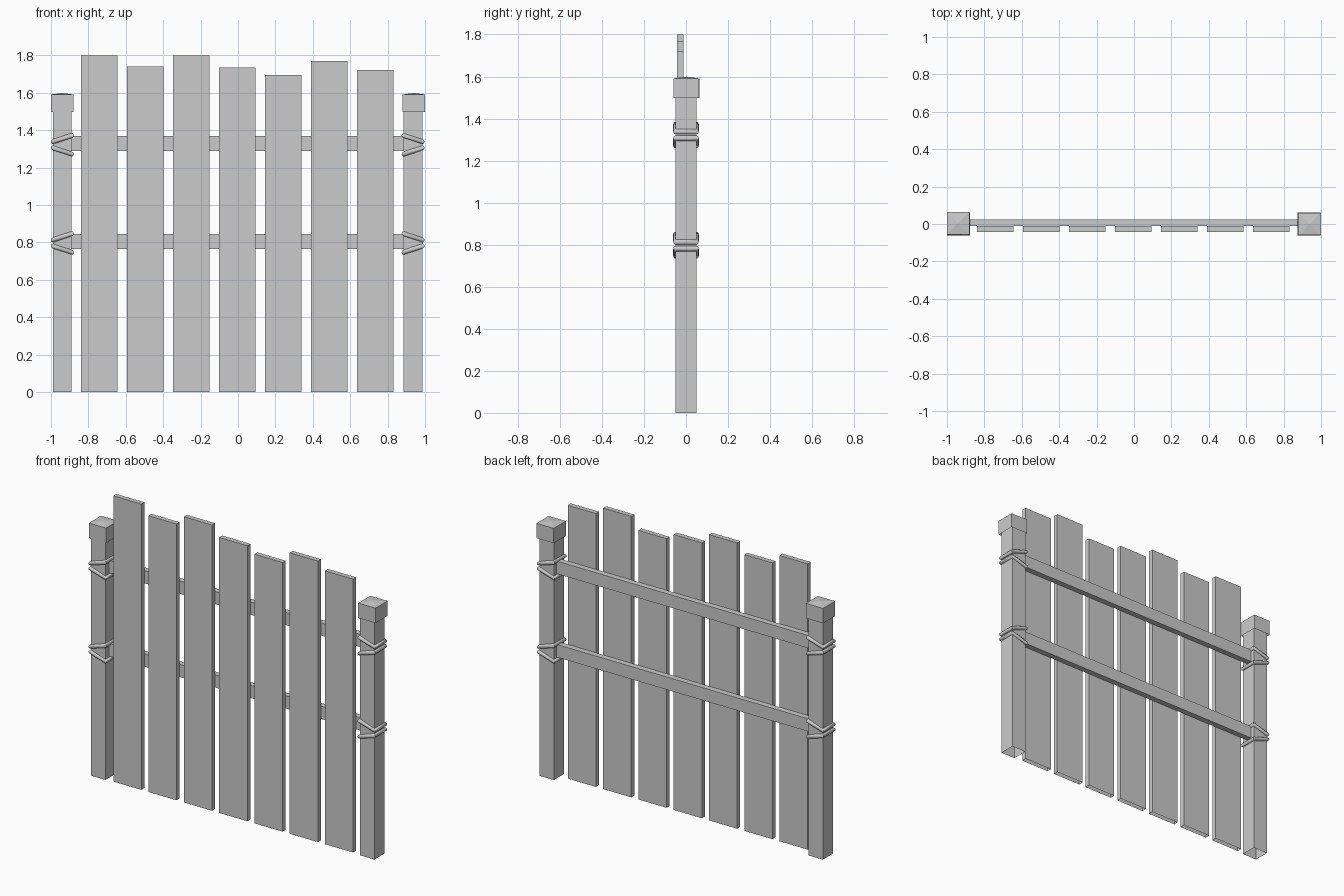
import bpy, bmesh, math

if "Cube" in bpy.data.objects:
    bpy.data.objects.remove(bpy.data.objects["Cube"])


def make_object(name, bm):
    bmesh.ops.recalc_face_normals(bm, faces=bm.faces)
    mesh = bpy.data.meshes.new(name)
    bm.to_mesh(mesh)
    bm.free()
    obj = bpy.data.objects.new(name, mesh)
    bpy.context.collection.objects.link(obj)
    return obj


def box(name, x0, x1, y0, y1, z0, z1, open_bottom=False, peak=0.0):
    bm = bmesh.new()
    bmesh.ops.create_cube(bm, size=1)
    for v in bm.verts:
        v.co.x = x1 if v.co.x > 0 else x0
        v.co.y = y1 if v.co.y > 0 else y0
        v.co.z = z1 if v.co.z > 0 else z0
    bm.normal_update()
    bottom = [f for f in bm.faces if f.normal.z < -0.9]
    top = [f for f in bm.faces if f.normal.z > 0.9]
    if peak:
        ret = bmesh.ops.poke(bm, faces=top)
        ret["verts"][0].co.z += peak
    if open_bottom:
        bmesh.ops.delete(bm, geom=bottom, context='FACES')
    return make_object(name, bm)


def lashing(name, cx, z_outer, z_inner):
    # tilted square loop of round rope hugging the post
    bm = bmesh.new()
    n = 10
    side = 1 if cx > 0 else -1
    rings = []
    for sx, sy in ((-1, -1), (1, -1), (1, 1), (-1, 1)):
        z = z_outer if sx == side else z_inner
        ring = []
        for i in range(n):
            a = 2 * math.pi * i / n
            d = 0.05 + 0.011 * math.cos(a)
            ring.append(bm.verts.new((cx + sx * d, sy * d, z + 0.013 * math.sin(a))))
        rings.append(ring)
    for k in range(4):
        r, s = rings[k], rings[(k + 1) % 4]
        for i in range(n):
            j = (i + 1) % n
            bm.faces.new((r[i], s[i], s[j], r[j]))
    obj = make_object(name, bm)
    bpy.ops.object.select_all(action='DESELECT')
    obj.select_set(True)
    bpy.context.view_layer.objects.active = obj
    bpy.ops.object.shade_smooth_by_angle(angle=math.radians(50))


# pickets with uneven tops
for i, h in enumerate((1.8, 1.74, 1.8, 1.735, 1.695, 1.77, 1.722)):
    x = -0.84 + i * 0.246
    box(f"picket_{i + 1}", x, x + 0.196, -0.042, -0.012, 0, h, open_bottom=True)

# rails
rails = (("lower", 0.765, 0.845), ("upper", 1.29, 1.37))
for label, z0, z1 in rails:
    box(f"{label}_rail", -0.91, 0.91, -0.012, 0.024, z0, z1)

# posts, caps and rope lashings
for label, cx, cap_y in (("left", -0.939, 0.004), ("right", 0.936, 0.0)):
    box(f"{label}_post", cx - 0.05, cx + 0.05, -0.05, 0.05, 0, 1.56, open_bottom=True)
    cap_x = -0.94 if cx < 0 else 0.94
    box(f"{label}_post_cap", cap_x - 0.06, cap_x + 0.06, cap_y - 0.06, cap_y + 0.06,
        1.497, 1.591, open_bottom=True, peak=0.008)
    for rail, z0, z1 in rails:
        zc = (z0 + z1) / 2 - 0.008
        for way, s in (("over", 1), ("under", -1)):
            lashing(f"{label}_{rail}_lashing_{way}", cx, zc + s * 0.016, zc + s * 0.05)
